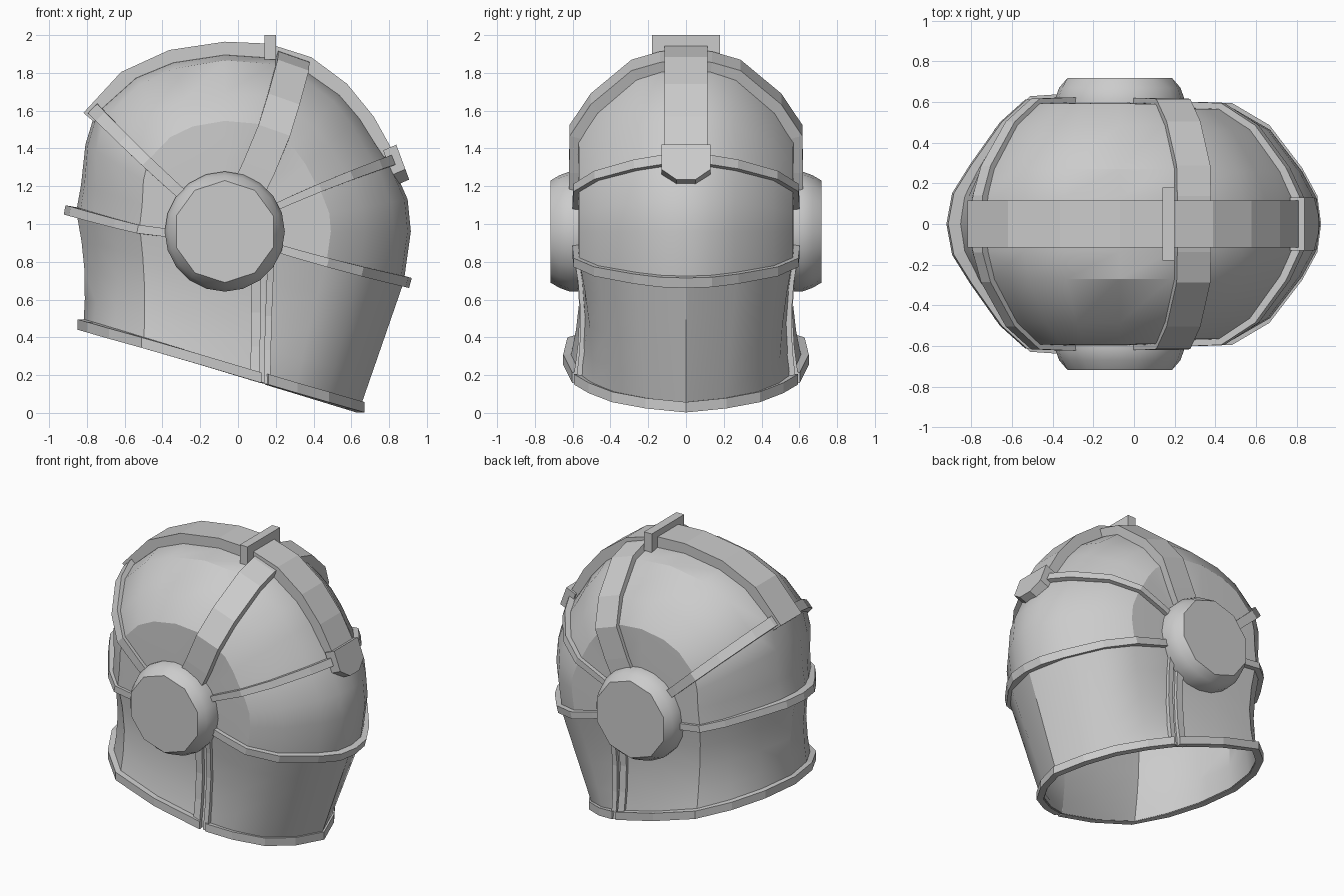
import bpy, bmesh, math
from mathutils import Vector

if "Cube" in bpy.data.objects:
    bpy.data.objects.remove(bpy.data.objects["Cube"])

steel = bpy.data.materials.new("steel_grey")
steel.diffuse_color = (0.6, 0.6, 0.6, 1)
steel.use_nodes = True
steel.node_tree.nodes["Principled BSDF"].inputs["Base Color"].default_value = steel.diffuse_color
HUB = Vector((-0.07, 0, 0.96))

# centre-line radius of the dome by angle around the side hubs
OUTLINE = [(-16, .985), (0, .985), (10, .983), (22, .955), (30, .935), (40, .943), (50, .955),
           (63, .96), (74, .965), (90, .945), (107, .945), (120, .95), (137, .935), (148, .87),
           (162, .8), (174, .795)]
# hub-to-centre section: share of that radius, y, extra share on the crown, loss at the nape
SECTION = [(.2, .585, 0, 0), (.4, .585, 0, 0), (.57, .58, .05, 0), (.75, .475, .025, .04),
           (.91, .265, .05, .03), (.983, .13, .005, .01), (1, 0, 0, 0)]
FULL = SECTION + [(r, -y, c, d) for r, y, c, d in SECTION[-2::-1]]


def radius(a):
    for (a0, r0), (a1, r1) in zip(OUTLINE, OUTLINE[1:]):
        if a <= a1:
            return r0 + (r1 - r0) * (a - a0) / (a1 - a0)
    return OUTLINE[-1][1]


def spoke(a):
    a = math.radians(a)
    return Vector((math.cos(a), 0, math.sin(a)))


def dome(a, sec, bend=0):
    r, y, crown, nape = sec
    a += bend * (1 - r)
    r += crown * max(0, math.sin(math.radians(a))) ** 2 - nape * min(1, max(0, (a - 148) / 24))
    # the face plate is slightly narrower than the rear of the dome
    wide = .975 + .045 * min(1, max(0, (a - 55) / 20))
    return HUB + spoke(a) * (r * radius(a)) + Vector((0, y * wide, 0))


def smooth(ob):
    bpy.context.view_layer.objects.active = ob
    ob.select_set(True)
    bpy.ops.object.shade_smooth_by_angle(angle=math.radians(27))
    ob.select_set(False)


def make(name, verts, faces):
    me = bpy.data.meshes.new(name)
    me.from_pydata([tuple(v) for v in verts], [], faces)
    bm = bmesh.new()
    bm.from_mesh(me)
    bmesh.ops.recalc_face_normals(bm, faces=bm.faces)
    bm.to_mesh(me)
    bm.free()
    me.materials.append(steel)
    ob = bpy.data.objects.new(name, me)
    bpy.context.collection.objects.link(ob)
    return ob


def skin(name, rows):
    """Sheet through rows of points, thickened toward the inside."""
    n = len(rows[0])
    faces = [(i * n + j, i * n + j + 1, (i + 1) * n + j + 1, (i + 1) * n + j)
             for i in range(len(rows) - 1) for j in range(n - 1)]
    ob = make(name, [p for row in rows for p in row], faces)
    me = ob.data
    out = sum((f.normal.dot(f.center - Vector((0, 0, .9))) * f.area) for f in me.polygons)
    if out < 0:
        me.flip_normals()
    m = ob.modifiers.new("thickness", 'SOLIDIFY')
    m.thickness, m.offset = .02, -1
    bpy.context.view_layer.objects.active = ob
    bpy.ops.object.modifier_apply(modifier=m.name)
    smooth(ob)


def strip(name, pts, normals, wides, widths, thick, sink=.014):
    """Rectangular bar following a path on the surface."""
    verts, faces = [], []
    for p, n, w, d, t in zip(pts, normals, wides, widths, thick):
        for s, h in ((-.5, -sink), (.5, -sink), (.5, t), (-.5, t)):
            verts.append(p + w * (s * d) + n * h)
    for i in range(len(pts) - 1):
        for k in range(4):
            a, b = i * 4 + k, i * 4 + (k + 1) % 4
            faces.append((a, b, b + 4, a + 4))
    e = len(verts)
    faces += [(0, 1, 2, 3), (e - 1, e - 2, e - 3, e - 4)]
    make(name, verts, faces)


def hoop(name, a, w_hub, w_mid, t_hub, t_mid, bend=0):
    """Band running from hub to hub over the dome."""
    pts = [dome(a, s, bend) for s in FULL]
    run = pts[len(pts) // 2] - pts[0]
    side = Vector((-run.z, 0, run.x)).normalized()
    normals = []
    for i in range(len(pts)):
        t = (pts[min(i + 1, len(pts) - 1)] - pts[max(i - 1, 0)]).normalized()
        normals.append(side.cross(t).normalized())
    if normals[len(pts) // 2].dot(spoke(a)) < 0:
        normals = [-n for n in normals]
    widths = [w_hub + (w_mid - w_hub) * s[0] for s in FULL]
    thick = [t_hub + (t_mid - t_hub) * s[0] ** 6 for s in FULL]
    strip(name, pts, normals, [side] * len(pts), widths, thick, .025)


# upper shell, including the smooth face plate; its rear edge sags toward the hubs
skin("dome_shell", [[dome(a, s, 13 if a > 170 else 0) for s in FULL] for a, _ in OUTLINE])

# lower shell: upper ring and lower ring, from chin to nape
TOP = [(.88, 0, .70), (.80, .265, .71), (.65, .47, .77), (.47, .565, .81), (.15, .58, .88),
       (-.2, .585, .95), (-.52, .585, .985), (-.645, .47, 1.01), (-.765, .265, 1.05),
       (-.855, 0, 1.06)]
LOW = [(.64, 0), (.57, .2), (.46, .37), (.3, .49), (.14, .57),
       (-.2, .62), (-.5, .6), (-.66, .45), (-.77, .25), (-.82, 0)]


def cut(x):
    return .2 - .3 * x


def lower(u, t):
    i = min(int(u), len(TOP) - 2)
    f = u - i
    a = Vector(TOP[i]).lerp(Vector(TOP[i + 1]), f)
    b = Vector((*LOW[i], cut(LOW[i][0]))).lerp(Vector((*LOW[i + 1], cut(LOW[i + 1][0]))), f)
    p = a.lerp(b, t)
    pinch = math.sin(math.pi * t) * min(1, max(0, u - 2) / 2)
    return Vector((p.x * (1 - .03 * pinch), p.y * (1 - .065 * pinch), p.z))


def flip(p):
    return Vector((p.x, -p.y, p.z))


def lower_normal(u, t):
    du = lower(min(u + .05, 9), t) - lower(max(u - .05, 0), t)
    n = Vector((-du.y, du.x, 0)) if u not in (0, 9) else Vector((1 if u == 0 else -1, 0, 0))
    n.normalize()
    p = lower(u, t)
    return n if n.dot(Vector((p.x, p.y, 0))) > 0 else -n


ROWS = (0, .25, .5, .75, .9, 1)


def mirrored(us, t):
    """Points and normals along one height, carried across the centre plane."""
    half = [(lower(u, t), lower_normal(u, t)) for u in us]
    return half + [(flip(p), flip(n)) for p, n in half[-2::-1]]


for name, us in (("chin_guard", (4, 3, 2, 1, 0)), ("neck_guard", (4, 5, 6, 7, 8, 9))):
    skin(name, [[p for p, n in mirrored(us, t)] for t in ROWS])
    # raised lip along the lower edge
    ring = mirrored((3.95 if us[1] < 4 else 4.06,) + us[1:], 1)
    strip(name + "_rim", [p + Vector((0, 0, .022)) for p, n in ring], [n for p, n in ring],
          [Vector((0, 0, 1))] * len(ring), [.055] * len(ring), [.03] * len(ring))

# upright edge trims beside the cheek seam
for s, side in ((1, "left"), (-1, "right")):
    for name, u, w in (("cheek_trim_front", 3.91, .035), ("cheek_trim_back", 4.14, .05)):
        pts = [lower(u, t) for t in ROWS]
        nor = [Vector((0, 1, 0))] * len(ROWS)
        if s < 0:
            pts, nor = [flip(p) for p in pts], [-n for n in nor]
        strip(f"{name}_{side}", pts, nor, [Vector((1, 0, 0))] * len(ROWS), [w] * len(ROWS),
              [.022] * len(ROWS))

# bands fanning out from the hubs
hoop("crown_band", 68.5, .18, .175, .04, .045, -11)
hoop("brow_band", 23, .03, .055, .03, .035, 4)
hoop("visor_lower_band", -15.5, .04, .055, .03, .035, -3)
hoop("rear_upper_band", 137, .05, .07, .025, .035, 3)
hoop("rear_lower_band", 172.5, .04, .05, .02, .06, 14)

# centre ridge
angles = [25, 37.7, 50.4, 63.6, 77, 90, 107, 123, 140]
pts = [dome(a, SECTION[-1]) for a in angles]
strip("centre_ridge", pts, [spoke(a) for a in angles], [Vector((0, 1, 0))] * len(pts),
      [.23] * len(pts), [.04, .055, .06, .07] + [.06] * 5, .05)


def prism(name, a, b):
    n = len(a)
    faces = [tuple(range(n)), tuple(range(n, 2 * n))]
    faces += [(i, (i + 1) % n, n + (i + 1) % n, n + i) for i in range(n)]
    make(name, a + b, faces)


# crosspiece on the crown
box = [(-.18, 1.87), (.18, 1.87), (.18, 2), (-.18, 2)]
prism("crown_crosspiece", [(.14, y, z) for y, z in box], [(.2, y, z) for y, z in box])

# pointed brow plate
plate = [(-.13, 1.42), (.13, 1.42), (.13, 1.29), (.05, 1.235), (-.05, 1.235), (-.13, 1.29)]
prism("brow_plate", [(.838 + (1.42 - z) * .37, y, z) for y, z in plate],
      [(.768 + (1.42 - z) * .37, y, z - .03) for y, z in plate])

# round ear hubs with a ten-sided cap
N = 20
for s, side in ((1, "left"), (-1, "right")):
    verts, faces = [], []
    rings = [(.315, .54), (.318, .615), (.298, .67), (.27, .718)]
    for i, (r, y) in enumerate(rings):
        for k in range(N):
            a = 2 * math.pi * k / N
            q = r * math.cos(math.pi / 10) if i == 3 and k % 2 == 0 else r
            verts.append((HUB.x + q * math.cos(a), s * y, HUB.z + q * math.sin(a)))
    for i in range(len(rings) - 1):
        for k in range(N):
            k2 = (k + 1) % N
            faces.append((i * N + k, i * N + k2, (i + 1) * N + k2, (i + 1) * N + k))
    e = len(verts)
    faces += [tuple(range(N)), tuple(range(e - N, e))]
    smooth(make(f"ear_hub_{side}", verts, faces))
